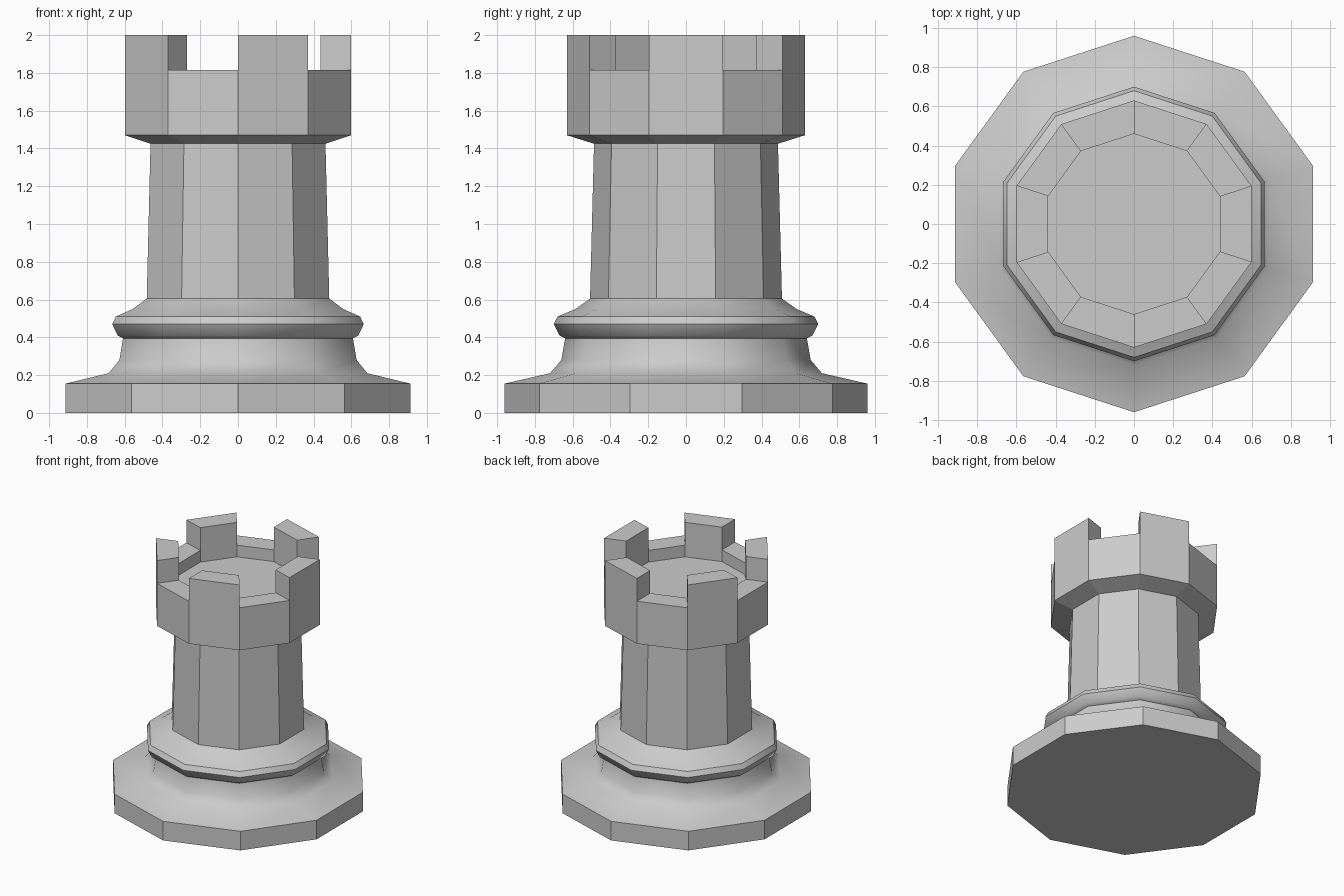
import bpy, bmesh, math

if "Cube" in bpy.data.objects:
    bpy.data.objects.remove(bpy.data.objects["Cube"])

SIDES = 10

# Profile of the turned body: (corner radius, height, is the band above smooth-shaded)
profile = [
    (0.96, 0.00, False), (0.96, 0.155, True),               # base plate
    (0.72, 0.21, True), (0.66, 0.28, True), (0.64, 0.395, True),  # foot curve
    (0.67, 0.41, True), (0.70, 0.47, True), (0.68, 0.51, True),   # moulding ring
    (0.585, 0.55, True), (0.508, 0.605, False),
    (0.487, 1.425, False),                                  # shaft top
    (0.63, 1.47, False), (0.63, 1.815, False),              # battlement wall
    (0.46, 1.815, False), (0.46, 1.72, False),              # rim and inside wall
]
SHARP_HEIGHTS = (0.155, 0.395, 0.47, 0.51, 0.605)

bm = bmesh.new()


def ring(r, z):
    angles = [-math.pi / 2 + i * math.tau / SIDES for i in range(SIDES)]
    return [bm.verts.new((r * math.cos(a), r * math.sin(a), z)) for a in angles]


# Ten-sided lathe of the profile, capped at the bottom and the inner floor
rings = [ring(r, z) for r, z, _ in profile]
rim = []
for k in range(len(rings) - 1):
    lo, hi = rings[k], rings[k + 1]
    for i in range(SIDES):
        j = (i + 1) % SIDES
        f = bm.faces.new((lo[i], lo[j], hi[j], hi[i]))
        f.smooth = profile[k][2]
        if k == len(rings) - 3:
            rim.append(f)
bm.faces.new(rings[0][::-1])
bm.faces.new(rings[-1])

# Crisp rings between the smooth bands
for e in bm.edges:
    z0, z1 = (v.co.z for v in e.verts)
    if abs(z0 - z1) < 1e-5 and any(abs(z0 - h) < 1e-4 for h in SHARP_HEIGHTS):
        e.smooth = False

# Raise every second rim face into a merlon
for f in rim[::2]:
    out = bmesh.ops.extrude_face_region(bm, geom=[f])["geom"]
    for v in out:
        if isinstance(v, bmesh.types.BMVert):
            v.co.z = 2.0
    if f.is_valid:
        bmesh.ops.delete(bm, geom=[f], context='FACES_ONLY')

bmesh.ops.recalc_face_normals(bm, faces=bm.faces)
mesh = bpy.data.meshes.new("tower_piece")
bm.to_mesh(mesh)
bm.free()
bpy.context.collection.objects.link(bpy.data.objects.new("tower_piece", mesh))
